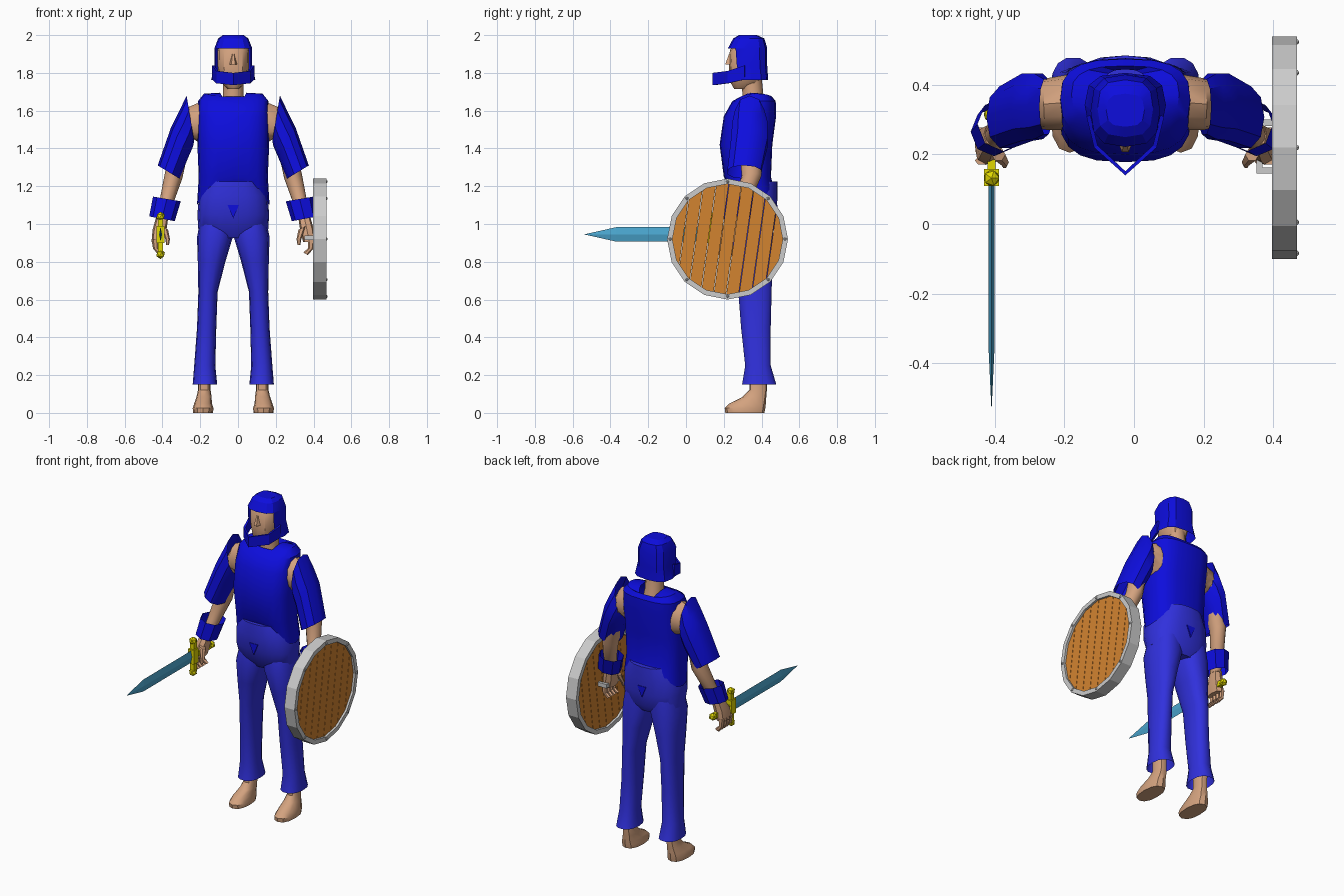
import bpy, bmesh, math
from mathutils import Vector, Matrix

if "Cube" in bpy.data.objects:
    bpy.data.objects.remove(bpy.data.objects["Cube"])

CX = -0.025  # body centre line


def material(name, rgb):
    m = bpy.data.materials.new(name)
    m.diffuse_color = (*rgb, 1)
    m.use_nodes = True
    m.node_tree.nodes["Principled BSDF"].inputs["Base Color"].default_value = m.diffuse_color
    return m


SKIN = material("skin", (0.65, 0.36, 0.21))
CLOTH = material("deep_blue", (0.004, 0.004, 0.72))
PANTS = material("soft_blue", (0.03, 0.03, 0.72))
STEEL = material("blade_blue", (0.07, 0.38, 0.62))
GOLD = material("yellow", (0.75, 0.68, 0.0))
GREY = material("grey", (0.6, 0.6, 0.6))
WOOD = material("orange_wood", (0.65, 0.23, 0.03))


def finish(name, bm, mat, angle=35):
    bmesh.ops.recalc_face_normals(bm, faces=bm.faces)
    me = bpy.data.meshes.new(name)
    bm.to_mesh(me)
    bm.free()
    ob = bpy.data.objects.new(name, me)
    bpy.context.collection.objects.link(ob)
    me.materials.append(mat)
    if angle:
        bpy.ops.object.select_all(action='DESELECT')
        ob.select_set(True)
        bpy.context.view_layer.objects.active = ob
        bpy.ops.object.shade_smooth_by_angle(angle=math.radians(angle))
    return ob


def H(z, hw, y1, y2, dip=0):
    """Level ring centred on the body."""
    return (CX - hw, z, CX + hw, z, y1, y2, dip)


def loft(name, rings, mat, n=12, p=2.0, caps=True, mirror=False, cut=None, angle=35):
    """Skin rings (x1, z1, x2, z2, y1, y2, dip); dip lowers front and back."""
    bm = bmesh.new()
    loops = []
    for x1, z1, x2, z2, y1, y2, *d in rings:
        loop = []
        for i in range(n):
            t = 2 * math.pi * i / n
            c, s = math.cos(t), math.sin(t)
            u = math.copysign(abs(c) ** (2 / p), c)
            v = math.copysign(abs(s) ** (2 / p), s)
            x = (x1 + x2) / 2 + u * (x2 - x1) / 2
            z = (z1 + z2) / 2 + u * (z2 - z1) / 2 - (d[0] if d else 0) * s * s
            y = (y1 + y2) / 2 + v * (y2 - y1) / 2
            loop.append(bm.verts.new((2 * CX - x if mirror else x, y, z)))
        loops.append(loop)
    for a, b in zip(loops, loops[1:]):
        for i in range(n):
            j = (i + 1) % n
            bm.faces.new((a[i], a[j], b[j], b[i]))
    if caps:
        bm.faces.new(loops[0])
        bm.faces.new(loops[-1])
    if cut:
        gone = [f for f in bm.faces if cut(f.calc_center_median())]
        bmesh.ops.delete(bm, geom=gone, context='FACES')
    return finish(name, bm, mat, angle)


def box(name, lo, hi, mat):
    bm = bmesh.new()
    lo, hi = Vector(lo), Vector(hi)
    bmesh.ops.create_cube(bm, size=1, matrix=Matrix.Translation((lo + hi) / 2) @ Matrix.Diagonal((*(hi - lo), 1)))
    return finish(name, bm, mat, 0)


def ball(name, loc, r, mat):
    bm = bmesh.new()
    bmesh.ops.create_icosphere(bm, subdivisions=1, radius=r, matrix=Matrix.Translation(loc))
    return finish(name, bm, mat, 0)


# head and neck
loft("neck", [H(1.60, 0.065, 0.29, 0.43), H(1.68, 0.055, 0.30, 0.41), H(1.78, 0.055, 0.29, 0.40)], SKIN)
loft("head", [H(1.715, 0.03, 0.255, 0.34), H(1.75, 0.065, 0.235, 0.39), H(1.82, 0.082, 0.228, 0.41),
              H(1.92, 0.084, 0.232, 0.41), H(1.96, 0.06, 0.26, 0.39)], SKIN, p=2.6)
loft("nose", [H(1.845, 0.02, 0.204, 0.26), H(1.90, 0.008, 0.225, 0.26)], SKIN, n=6)

# helmet with open face, and pointed chin guard
loft("helmet", [H(1.762, 0.117, 0.25, 0.435), H(1.84, 0.1, 0.23, 0.43), H(1.93, 0.1, 0.222, 0.43),
                H(1.982, 0.08, 0.25, 0.415), H(2.0, 0.055, 0.28, 0.375)], CLOTH, p=2.8,
     cut=lambda c: c.z < 1.93 and c.y < 0.27 and abs(c.x - CX) < 0.09 or c.z < 1.77, angle=20)
bm = bmesh.new()
strip = [[bm.verts.new((CX + x, y, z)) for z in (lo, hi)] for x, y, lo, hi in
         ((-0.112, 0.31, 1.765, 1.84), (-0.09, 0.22, 1.745, 1.81), (0, 0.14, 1.735, 1.80),
          (0.09, 0.22, 1.745, 1.81), (0.112, 0.31, 1.765, 1.84))]
for a, b in zip(strip, strip[1:]):
    bm.faces.new((a[0], b[0], b[1], a[1]))
guard = finish("chin_guard", bm, CLOTH, 0)
guard.modifiers.new("thickness", 'SOLIDIFY').thickness = 0.012

# shirt: hem hangs low at the sides, collar dips front and back
loft("shirt", [H(1.10, 0.192, 0.225, 0.46, -0.11), H(1.25, 0.183, 0.2, 0.45), H(1.42, 0.19, 0.178, 0.457),
               H(1.57, 0.19, 0.2, 0.477), H(1.65, 0.187, 0.245, 0.475), H(1.69, 0.155, 0.29, 0.455, 0.015),
               H(1.695, 0.07, 0.275, 0.445, 0.05)], CLOTH, n=20, p=2.8, caps=False)

# trousers
loft("trouser_seat", [H(0.925, 0.12, 0.26, 0.44), H(0.97, 0.185, 0.23, 0.465), H(1.05, 0.19, 0.2, 0.478),
                      H(1.15, 0.182, 0.188, 0.485), H(1.225, 0.14, 0.192, 0.485)], PANTS, n=20, p=2.5)
for name, y in (("front_notch", 0.191), ("back_notch", 0.484)):
    bm = bmesh.new()
    tri = [bm.verts.new((CX + x, y, z)) for x, z in ((-0.03, 1.10), (0.03, 1.10), (0, 1.03))]
    bm.faces.new(tri)
    finish(name, bm, CLOTH, 0).modifiers.new("thickness", 'SOLIDIFY').thickness = 0.009

# limbs, built on the sword side and mirrored
for side, m in (("right", False), ("left", True)):
    leg = ((1.02, -0.2, -0.03, 0.24, 0.46), (0.93, -0.217, -0.028, 0.225, 0.465), (0.8, -0.213, -0.067, 0.245, 0.46),
           (0.64, -0.21, -0.108, 0.275, 0.455), (0.45, -0.217, -0.115, 0.29, 0.45),
           (0.25, -0.232, -0.12, 0.312, 0.45), (0.15, -0.24, -0.11, 0.295, 0.48))
    loft(side + "_trouser_leg", [(a, z, b, z, c, d) for z, a, b, c, d in leg], PANTS, n=14, p=2.4, caps=False, mirror=m)
    foot = ((0, -0.238, -0.132, 0.208, 0.415), (0.025, -0.24, -0.13, 0.205, 0.42), (0.05, -0.232, -0.138, 0.23, 0.423),
            (0.085, -0.22, -0.14, 0.30, 0.425), (0.12, -0.212, -0.145, 0.335, 0.428), (0.24, -0.212, -0.145, 0.335, 0.43))
    loft(side + "_foot", [(a, z, b, z, c, d) for z, a, b, c, d in foot], SKIN, p=2.4, mirror=m)
    loft(side + "_arm", [(-0.19, 1.65, -0.19, 1.42, 0.27, 0.43), (-0.26, 1.62, -0.235, 1.45, 0.27, 0.42),
                         (-0.34, 1.46, -0.26, 1.40, 0.28, 0.41), (-0.387, 1.27, -0.295, 1.24, 0.295, 0.4),
                         (-0.41, 1.15, -0.335, 1.13, 0.26, 0.35), (-0.43, 1.03, -0.37, 1.02, 0.22, 0.29)],
         SKIN, mirror=m)
    loft(side + "_sleeve", [(-0.272, 1.68, -0.232, 1.44, 0.255, 0.42), (-0.31, 1.60, -0.238, 1.41, 0.24, 0.437),
                            (-0.355, 1.51, -0.26, 1.36, 0.235, 0.437), (-0.425, 1.31, -0.31, 1.24, 0.215, 0.4)],
         CLOTH, n=10, p=2.2, caps=False, mirror=m)
    loft(side + "_bracer", [(-0.45, 1.145, -0.303, 1.12, 0.21, 0.365), (-0.47, 1.04, -0.335, 1.015, 0.195, 0.335)],
         CLOTH, n=8, caps=False, mirror=m)
    loft(side + "_hand", [(-0.432, 1.04, -0.37, 1.03, 0.225, 0.29), (-0.452, 0.97, -0.38, 0.96, 0.18, 0.285),
                          (-0.458, 0.905, -0.395, 0.905, 0.17, 0.28)], SKIN, n=8, p=2.6, mirror=m)
    for i in range(4):
        y = 0.17 + 0.028 * i
        loft(f"{side}_finger_{i + 1}", [(-0.458, 0.92, -0.42, 0.92, y, y + 0.025), (-0.45, 0.87, -0.42, 0.87, y, y + 0.025),
                                        (-0.42, 0.835, -0.395, 0.85, y + 0.003, y + 0.022)], SKIN, n=6, mirror=m)
    loft(side + "_thumb", [(-0.41, 0.99, -0.37, 0.97, 0.18, 0.22), (-0.385, 0.92, -0.36, 0.92, 0.165, 0.19),
                           (-0.38, 0.89, -0.365, 0.89, 0.16, 0.175)], SKIN, n=6, mirror=m)

# sword
SX, SZ = -0.41, 0.945
bm = bmesh.new()
for y in (0.13, -0.37):
    for dx, dz in ((0.008, 0), (-0.008, 0), (0, 0.038), (0, -0.038)):
        bm.verts.new((SX + dx, y, SZ + dz))
bm.verts.new((SX, -0.54, SZ))
bmesh.ops.convex_hull(bm, input=bm.verts)
finish("sword_blade", bm, STEEL, 0)
box("sword_guard", (SX - 0.014, 0.12, 0.84), (SX + 0.014, 0.15, 1.05), GOLD)
box("sword_collar", (SX - 0.021, 0.11, 0.90), (SX + 0.021, 0.158, 0.99), GOLD)
for name, z in (("top", 1.04), ("bottom", 0.84)):
    ball(f"guard_{name}_knob", (SX, 0.132, z), 0.025, GOLD)
box("sword_grip", (SX - 0.012, 0.15, SZ - 0.016), (SX + 0.012, 0.31, SZ + 0.016), GOLD)
ball("sword_pommel", (SX, 0.315, SZ), 0.025, GOLD)

# shield rim
SC = Vector((0.433, 0.22, 0.92))
bm = bmesh.new()
prof = [bm.verts.new(SC + Vector((dx, r, 0))) for dx, r in ((-0.036, 0.292), (-0.036, 0.32), (0.036, 0.32), (0.036, 0.292))]
edges = [bm.edges.new((prof[i], prof[(i + 1) % 4])) for i in range(4)]
bmesh.ops.spin(bm, geom=prof + edges, cent=SC, axis=(1, 0, 0), angle=2 * math.pi, steps=16, use_merge=True)
bmesh.ops.remove_doubles(bm, verts=bm.verts, dist=1e-4)
finish("shield_rim", bm, GREY, 0)

# shield boards, slightly slanted with narrow gaps
across = Vector((0, math.cos(0.14), -math.sin(0.14)))
COUNT, W = 9, 0.6 / 9
for k in range(COUNT):
    bm = bmesh.new()
    turn = Matrix.Rotation(math.pi / 2, 4, 'Y')
    bmesh.ops.create_cone(bm, cap_ends=True, segments=16, radius1=0.296, radius2=0.296, depth=0.045,
                          matrix=Matrix.Translation(SC) @ turn)
    for sign in (-1, 1):
        edge = SC + across * ((k - (COUNT - 1) / 2) * W + sign * (W / 2 - 0.0012))
        cut = bmesh.ops.bisect_plane(bm, geom=bm.verts[:] + bm.edges[:] + bm.faces[:], plane_co=edge,
                                     plane_no=across * sign, clear_outer=True)
        bmesh.ops.holes_fill(bm, edges=[e for e in bm.edges if e.is_boundary])
    finish(f"shield_board_{k + 1}", bm, WOOD, 0)

# shield rivets and handle
for k in range(8):
    a = k * math.pi / 4
    ball(f"shield_rivet_{k + 1}", SC + Vector((0.034, 0.304 * math.cos(a), 0.304 * math.sin(a))), 0.009, GREY)
box("shield_handle", (0.352, 0.145, 0.915), (0.37, 0.30, 0.94), GREY)
for name, y in (("front", 0.145), ("back", 0.282)):
    box(f"handle_{name}_post", (0.36, y, 0.915), (0.42, y + 0.018, 0.94), GREY)
